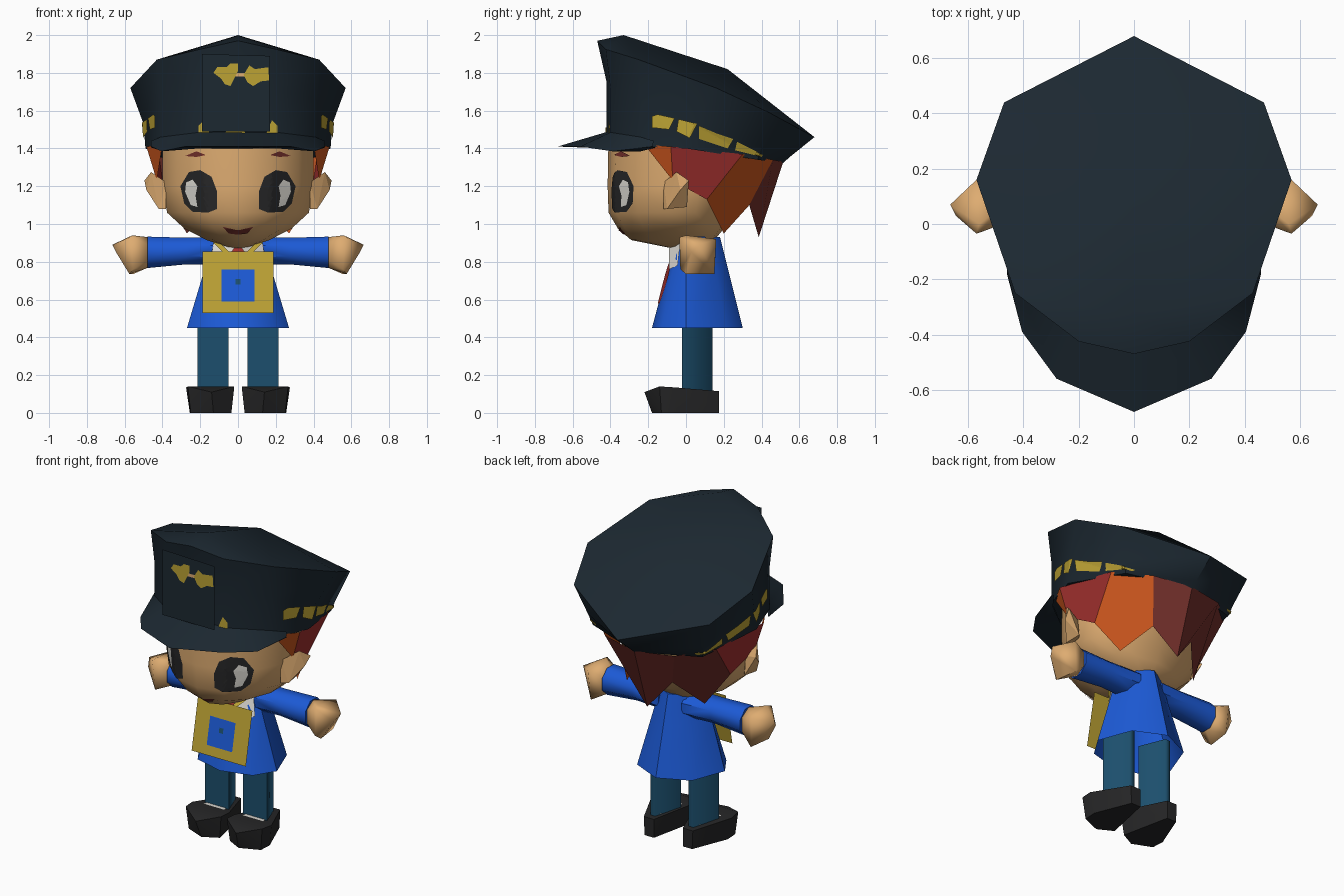
import bpy, bmesh, math
from mathutils import Vector
from mathutils.bvhtree import BVHTree

if "Cube" in bpy.data.objects:
    bpy.data.objects.remove(bpy.data.objects["Cube"])


def paint(name, r, g, b):
    m = bpy.data.materials.new(name)
    lin = [((c / 255 + 0.055) / 1.055) ** 2.4 for c in (r, g, b)]
    m.diffuse_color = (*lin, 1)
    m.use_nodes = True
    m.node_tree.nodes["Principled BSDF"].inputs["Base Color"].default_value = m.diffuse_color
    return m


NAVY = paint("navy", 28, 40, 49)
GOLD = paint("gold", 188, 162, 52)
SKIN = paint("skin", 222, 172, 113)
BLUE = paint("blue", 28, 90, 214)
TEAL = paint("teal", 28, 79, 109)
BLACK = paint("black", 38, 38, 39)
WHITE = paint("white", 222, 219, 212)
ORANGE = paint("orange", 207, 88, 30)
RED = paint("red", 160, 48, 46)
MAROON = paint("maroon", 116, 48, 43)


def finish(name, bm, mats, smooth=None):
    bmesh.ops.recalc_face_normals(bm, faces=bm.faces)
    me = bpy.data.meshes.new(name)
    bm.to_mesh(me)
    bm.free()
    ob = bpy.data.objects.new(name, me)
    bpy.context.collection.objects.link(ob)
    for m in mats if isinstance(mats, list) else [mats]:
        me.materials.append(m)
    if smooth:
        bpy.ops.object.select_all(action='DESELECT')
        ob.select_set(True)
        bpy.context.view_layer.objects.active = ob
        bpy.ops.object.shade_smooth_by_angle(angle=math.radians(smooth))
    return ob


def loft(name, rings, mat, closed=True, caps=(False, False), smooth=None):
    bm = bmesh.new()
    vs = [[bm.verts.new(p) for p in r] for r in rings]
    n = len(rings[0])
    for a, b in zip(vs, vs[1:]):
        for i in range(n if closed else n - 1):
            j = (i + 1) % n
            bm.faces.new((a[i], a[j], b[j], b[i]))
    for ring, cap in ((vs[0], caps[0]), (vs[-1], caps[1])):
        if cap:
            bm.faces.new(ring)
    return finish(name, bm, mat, smooth)


def hull(name, pts, mat, smooth=None):
    bm = bmesh.new()
    for p in pts:
        bm.verts.new(p)
    bmesh.ops.convex_hull(bm, input=bm.verts)
    return finish(name, bm, mat, smooth)


def sheet(name, faces, mats, smooth=None):
    bm = bmesh.new()
    for pts, k in faces:
        bm.faces.new([bm.verts.new(p) for p in pts]).material_index = k
    bmesh.ops.remove_doubles(bm, verts=bm.verts, dist=1e-4)
    return finish(name, bm, mats, smooth)


def both(half):      # closed ring from a right half
    return half + [(-x, y, z) for x, y, z in reversed(half) if x > 0]


def strip(half):     # open row, left to right
    return [(-x, y, z) for x, y, z in reversed(half) if x > 0] + half


def oval(z, w, yf, yb, n):   # egg shaped ring with a point at the front
    out = []
    for i in range(n):
        a = 2 * math.pi * i / n
        c = math.cos(a)
        out.append((w * math.sin(a), yf * c if c > 0 else -yb * c, z))
    return out


def decal(name, pts, target, mat, axis='Y', side=1, lift=0.006):
    """Flat painted patch laid onto a surface, cast along y or x."""
    me = target.data
    tree = BVHTree.FromPolygons([v.co for v in me.vertices],
                                [p.vertices[:] for p in me.polygons])
    edge = []
    for p, q in zip(pts, pts[1:] + pts[:1]):
        edge += [Vector(p).lerp(Vector(q), t / 5) for t in range(5)]
    mid = sum(edge, Vector((0, 0))) / len(edge)

    def cast(p):
        d = Vector((0, 1, 0)) if axis == 'Y' else Vector((-side, 0, 0))
        o = Vector((p.x, -2, p.y)) if axis == 'Y' else Vector((2 * side, p.x, p.y))
        hit = tree.ray_cast(o, d)[0] or tree.find_nearest(Vector((p.x, -.3, p.y)))[0]
        return hit - d * lift
    bm = bmesh.new()
    rows = [[bm.verts.new(cast(mid.lerp(p, t))) for p in edge] for t in (.25, .5, .75, 1)]
    hub = bm.verts.new(cast(mid))
    n = len(edge)
    for i in range(n):
        j = (i + 1) % n
        bm.faces.new((hub, rows[0][i], rows[0][j]))
        for a, b in zip(rows, rows[1:]):
            bm.faces.new((a[i], b[i], b[j], a[j]))
    return finish(name, bm, mat)


def flip(pts, s):
    return [(x * s, z) for x, z in pts]


# Head
head = loft("head", [oval(1.47, .41, -.41, .42, 14), oval(1.2, .41, -.415, .32, 14),
                     oval(1.06, .385, -.41, .23, 14), oval(.975, .29, -.36, .20, 14),
                     oval(.915, .17, -.29, .15, 14), oval(.873, .05, -.08, .06, 14)],
            SKIN, caps=(True, True), smooth=60)

# Cap crown: base, band top, flared lip
lip = [(0, -.47, 1.97), (.20, -.425, 1.925), (.43, -.25, 1.87), (.57, .16, 1.72), (.47, .44, 1.59), (0, .68, 1.46)]
crown = loft("cap_crown", [both(r) for r in (
    [(0, -.42, 1.42), (.21, -.40, 1.42), (.41, -.24, 1.41), (.49, 0, 1.40), (.38, .38, 1.34), (0, .51, 1.32)],
    [(0, -.42, 1.75), (.20, -.40, 1.72), (.41, -.24, 1.66), (.50, .04, 1.53), (.40, .40, 1.41), (0, .55, 1.355)],
    lip)], NAVY, caps=(True, False), smooth=50)

# Cap top: a fan round one raised centre, with a ridge running forward
peak, hub = (0, -.33, 2.0), (0, .22, 1.82)
fan = [(lip[0], lip[1], peak), (lip[1], lip[2], peak), (peak, lip[2], hub)]
fan += [(a, b, hub) for a, b in zip(lip[2:], lip[3:])]
sheet("cap_top", [([(s * x, y, z) for x, y, z in f], 0) for f in fan for s in (1, -1)], NAVY, 50)
loft("cap_brim", [strip(r) for r in (
    [(0, -.41, 1.49), (.21, -.40, 1.485), (.41, -.24, 1.46), (.46, -.17, 1.44)],
    [(0, -.68, 1.41), (.28, -.56, 1.41), (.405, -.39, 1.385), (.46, -.18, 1.41)],
    [(0, -.40, 1.40), (.21, -.39, 1.40), (.40, -.24, 1.385), (.46, -.16, 1.405)])],
    NAVY, closed=False, smooth=40)

# Cap plate with winged emblem
plate = sheet("cap_plate", [([(-.19, -.476, 1.49), (.17, -.476, 1.49),
                              (.17, -.476, 1.89), (-.19, -.476, 1.9)], 0)], NAVY)
decal("emblem_left", [(-.13, 1.80), (-.11, 1.83), (-.06, 1.83), (-.04, 1.85), (0, 1.85), (.0, 1.81),
                      (-.02, 1.77), (-.04, 1.73), (-.07, 1.74), (-.09, 1.77)], plate, GOLD, lift=.004)
decal("emblem_right", [(.03, 1.79), (.06, 1.84), (.09, 1.82), (.16, 1.83), (.165, 1.76),
                       (.12, 1.755), (.08, 1.73), (.05, 1.75)], plate, GOLD, lift=.004)
decal("emblem_link", [(-.03, 1.78), (.06, 1.78), (.06, 1.80), (-.03, 1.80)], plate, SKIN, lift=.003)

# Gold leaves round the cap band
leaves = [[(-.18, 1.51), (-.09, 1.50), (-.06, 1.56), (-.15, 1.58), (-.18, 1.57)],
          [(-.05, 1.49), (.02, 1.455), (.06, 1.53), (-.04, 1.555)],
          [(.07, 1.45), (.22, 1.40), (.25, 1.45), (.16, 1.48), (.07, 1.52)],
          [(.26, 1.39), (.40, 1.355), (.41, 1.365), (.27, 1.435)]]
for s, tag in ((1, "right"), (-1, "left")):
    for i, leaf in enumerate(leaves):
        decal(f"band_leaf_{tag}_{i}", leaf, crown, GOLD, 'X', s, .009)
    decal(f"band_front_{tag}", flip([(.15, 1.48), (.21, 1.48), (.21, 1.52), (.18, 1.55)], s), crown, GOLD)

    # Eyes and brows
    decal(f"eye_{tag}", flip([(.11, 1.08), (.11, 1.17), (.14, 1.25), (.20, 1.285), (.26, 1.275),
                              (.305, 1.2), (.285, 1.11), (.24, 1.065), (.16, 1.06)], s), head, BLACK)
    decal(f"eye_white_{tag}", flip([(.215, 1.09), (.25, 1.10), (.28, 1.17), (.275, 1.22),
                                    (.24, 1.235), (.215, 1.20), (.225, 1.15)], s), head, WHITE, lift=.011)
    decal(f"brow_{tag}", flip([(.17, 1.365), (.22, 1.355), (.28, 1.36), (.22, 1.385)], s), head, MAROON)

    # Ear, a thin flap swept back
    hull(f"ear_{tag}", [(s * x, y, z) for x, y, z in (
        (.38, -.12, 1.08), (.38, -.12, 1.22), (.39, -.02, 1.09), (.40, -.02, 1.20),
        (.46, -.05, 1.275), (.495, .015, 1.23), (.485, -.03, 1.18), (.41, .005, 1.09), (.42, -.10, 1.08))], SKIN)

    # Hair locks hanging below the cap, with half of the middle back lock
    T = [(.40, -.22, 1.42), (.485, -.08, 1.41), (.42, .30, 1.37), (.24, .46, 1.34), (0, .515, 1.33)]
    B = [(.43, -.07, 1.23), (.385, .11, 1.13), (.27, .20, .95), (.14, .335, 1.10), (0, .385, .93)]
    locks = [([T[0], T[1], B[0]], 0), ([T[1], T[2], B[1], B[0]], 1),
             ([T[2], T[3], B[3], B[2], B[1]], 0 if s > 0 else 2), ([T[3], T[4], B[4], B[3]], 2)]
    sheet(f"hair_{tag}", [([(s * x, y, z) for x, y, z in f], k) for f, k in locks], [ORANGE, RED, MAROON])

    # Sleeve and hand
    def arm_ring(x, y, z, ry, rz, n=8):
        return [(s * x, y + ry * math.cos(2 * math.pi * (i + .5) / n),
                 z + rz * math.sin(2 * math.pi * (i + .5) / n)) for i in range(n)]
    loft(f"sleeve_{tag}", [arm_ring(.08, .065, .855, .10, .08), arm_ring(.27, .065, .857, .088, .076),
                           arm_ring(.48, .065, .85, .09, .09)], BLUE, caps=(True, True), smooth=50)
    hull(f"hand_{tag}", arm_ring(.475, .065, .85, .075, .08, 6) + [(s * x, y, z) for x, y, z in (
        (.57, -.035, .93), (.56, .0, .94), (.57, .16, .92), (.555, -.03, .76), (.555, .15, .735),
        (.575, .0, .735), (.665, .07, .89), (.645, .03, .85))], SKIN, 75)

    # Three sided trouser leg, shoe with narrow heel, white shoe opening
    loft(f"leg_{tag}", [[(s * .05, -.02, z), (s * .215, -.02, z), (s * .15, .14, z), (s * .115, .14, z)]
                        for z in (.10, .54)], TEAL, smooth=80)
    hull(f"shoe_{tag}", [(s * x, y, z) for x, y, z in (
        (.10, .175, 0), (.165, .175, 0), (.255, -.05, 0), (.25, -.13, 0), (.13, -.18, 0), (.035, -.13, 0),
        (.10, .175, .115), (.17, .175, .115), (.275, -.06, .135), (.265, -.14, .14), (.14, -.22, .11),
        (.02, -.14, .14), (.02, -.06, .135))], BLACK, 35)
    sheet(f"shoe_opening_{tag}", [([(s * x, y, z) for x, y, z in (
        (.06, -.05, .138), (.21, -.05, .138), (.165, .11, .125), (.10, .11, .125))], 0)], WHITE)

    # Neck strap and collar wing
    sheet(f"strap_{tag}", [([(s * x, y, z) for x, y, z in (
        (.05, -.125, .855), (.085, -.125, .855), (.15, -.06, .92), (.115, -.06, .92))], 0)], GOLD)
    sheet(f"collar_{tag}", [([(s * x, y, z) for x, y, z in (
        (.02, -.09, .87), (.11, -.09, .76), (.15, -.045, .78), (.13, -.03, .90), (.04, -.06, .91))], 0)], WHITE)

decal("band_front", [(-.07, 1.48), (.04, 1.48), (.02, 1.51), (-.05, 1.51)], crown, GOLD)
decal("mouth", [(-.08, .985), (-.04, .972), (0, .967), (.04, .972), (.08, .985), (.05, .95), (0, .943),
                (-.05, .95)], head, MAROON)

# Coat, open at the hem, with a red scarf
coat = loft("coat", [oval(.45, .27, -.18, .30, 8), oval(.75, .18, -.10, .225, 8),
                     oval(.93, .125, -.04, .18, 8)], BLUE, caps=(False, True), smooth=50)
decal("scarf", [(-.06, .88), (.06, .88), (.08, .72), (.04, .58), (-.04, .58), (-.08, .72)], coat, RED)


# Hanging pouch panel in front of the coat
def panel(name, w, z0, z1, lift, mat):
    def y(z):
        return -.125 - (.86 - z) * .20 - lift
    sheet(name, [([(-w, y(z0), z0), (w, y(z0), z0), (w, y(z1), z1), (-w, y(z1), z1)], 0)], mat)


panel("pouch", .188, .53, .855, 0, GOLD)
panel("pouch_patch", .088, .59, .76, .005, BLUE)
panel("pouch_button", .014, .68, .71, .009, TEAL)
